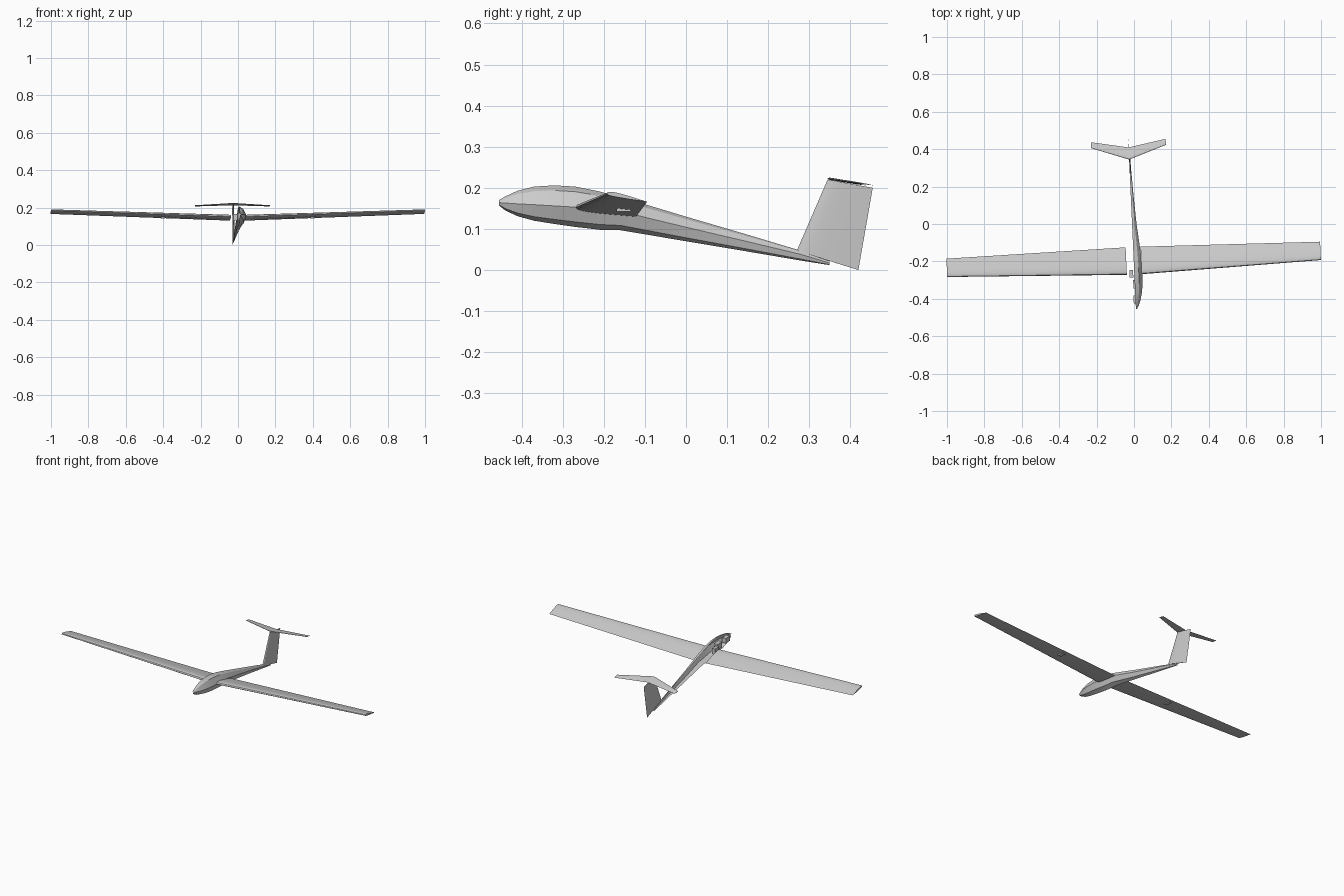
import bpy, bmesh, math
from mathutils import Matrix, Vector

if "Cube" in bpy.data.objects:
    bpy.data.objects.remove(bpy.data.objects["Cube"], do_unlink=True)

# One plain grey finish
grey = bpy.data.materials.new("plain_grey")
grey.use_nodes = True
colour = (0.6, 0.6, 0.6, 1)
grey.diffuse_color = colour
grey.node_tree.nodes["Principled BSDF"].inputs["Base Color"].default_value = colour

# The whole glider is turned slightly about the wing centre
PIVOT = Vector((0, -0.23, 0))
YAW = (Matrix.Translation(PIVOT) @ Matrix.Rotation(math.radians(2.6), 4, "Z")
       @ Matrix.Translation(-PIVOT))


def finish(name, bm, angle=30):
    bm.transform(YAW)
    mesh = bpy.data.meshes.new(name)
    bm.to_mesh(mesh)
    bm.free()
    obj = bpy.data.objects.new(name, mesh)
    bpy.context.collection.objects.link(obj)
    mesh.materials.append(grey)
    bpy.ops.object.select_all(action="DESELECT")
    obj.select_set(True)
    bpy.context.view_layer.objects.active = obj
    bpy.ops.object.shade_smooth_by_angle(angle=math.radians(angle))


def loft(name, sections, closed=True, angle=30):
    """Skin a row of sections; closed ones become capped solids."""
    bm = bmesh.new()
    rings = [[bm.verts.new(p) for p in s] for s in sections]
    n = len(rings[0])
    for a, b in zip(rings, rings[1:]):
        for i in range(n if closed else n - 1):
            j = (i + 1) % n
            bm.faces.new((a[i], a[j], b[j], b[i]))
    if closed:
        bm.faces.new(rings[0])
        bm.faces.new(rings[-1])
    bmesh.ops.recalc_face_normals(bm, faces=bm.faces)
    if not closed and sum(f.normal.x for f in bm.faces) < 0:
        bmesh.ops.reverse_faces(bm, faces=bm.faces)
    finish(name, bm, angle)


def airfoil(lead, trail, axis, over, under, steps=9):
    """Closed wing section between two points, swollen along an axis."""
    lead, trail, axis = Vector(lead), Vector(trail), Vector(axis)

    def bulge(t):
        return 2.6 * (math.sqrt(t) - t) * (1 - 0.25 * t) / 0.62

    ts = [(i / steps) ** 1.6 for i in range(steps + 1)]
    top = [lead.lerp(trail, t) + axis * over * bulge(t) for t in ts]
    low = [lead.lerp(trail, t) - axis * under * bulge(t) for t in ts[1:-1]]
    return top + low[::-1]


def box(name, centre, size):
    bm = bmesh.new()
    bmesh.ops.create_cube(bm, size=1)
    bm.transform(Matrix.Translation(centre) @ Matrix.Diagonal((*size, 1)))
    finish(name, bm)


# Fuselage: half shell, open on one side (y, top, middle, bottom, half width)
stations = [
    (-0.455, 0.170, 0.164, 0.157, 0.006),
    (-0.44, 0.179, 0.163, 0.145, 0.015),
    (-0.41, 0.193, 0.161, 0.131, 0.026),
    (-0.37, 0.203, 0.159, 0.120, 0.036),
    (-0.32, 0.206, 0.156, 0.112, 0.042),
    (-0.27, 0.203, 0.153, 0.105, 0.044),
    (-0.21, 0.191, 0.149, 0.098, 0.043),
    (-0.16, 0.177, 0.143, 0.097, 0.040),
    (-0.10, 0.160, 0.128, 0.087, 0.034),
    (0.0, 0.130, 0.104, 0.070, 0.024),
    (0.15, 0.086, 0.069, 0.045, 0.015),
    (0.28, 0.047, 0.038, 0.023, 0.009),
    (0.35, 0.022, 0.017, 0.012, 0.004),
]
loft("fuselage_half_shell", [
    [(0, y, top),
     (0.55 * w, y, mid + 0.75 * (top - mid)),
     (w, y, mid),
     (0.65 * w, y, bottom + 0.25 * (mid - bottom)),
     (0, y, bottom)]
    for y, top, mid, bottom, w in stations], closed=False, angle=18)

# Wings with dihedral, and a servo blister under each
UP = (0, 0, 1)
for side, label in ((1, "left"), (-1, "right")):
    loft(label + "_wing", [
        airfoil((side * 0.04, -0.27, 0.152), (side * 0.04, -0.123, 0.13), UP, 0.013, 0.006),
        airfoil((side, -0.238, 0.185), (side, -0.14, 0.166), UP, 0.008, 0.003)])
    box(label + "_servo_blister", (side * 0.4, -0.17, 0.146), (0.022, 0.035, 0.008))

# Upright fin, flat on the open side
SIDE = (1, 0, 0)
loft("tail_fin", [
    airfoil((0, 0.27, 0.047), (0, 0.42, 0), SIDE, 0.008, 0),
    airfoil((0, 0.345, 0.22), (0, 0.455, 0.2), SIDE, 0.005, 0)])

# Swept tailplane on top of the fin
tip_l, tip_r = [airfoil((x, 0.415, 0.211), (x, 0.447, 0.206), UP, 0.002, 0.001)
                for x in (0.2, -0.2)]
middle = airfoil((0, 0.345, 0.223), (0, 0.41, 0.212), UP, 0.003, 0.003)
loft("tailplane", [tip_l, middle, tip_r])

# Equipment inside the open shell
box("rear_servo", (-0.016, -0.265, 0.148), (0.02, 0.04, 0.035))
box("middle_servo", (0.004, -0.322, 0.15), (0.024, 0.045, 0.035))
box("front_battery", (0.002, -0.403, 0.157), (0.024, 0.042, 0.03))
